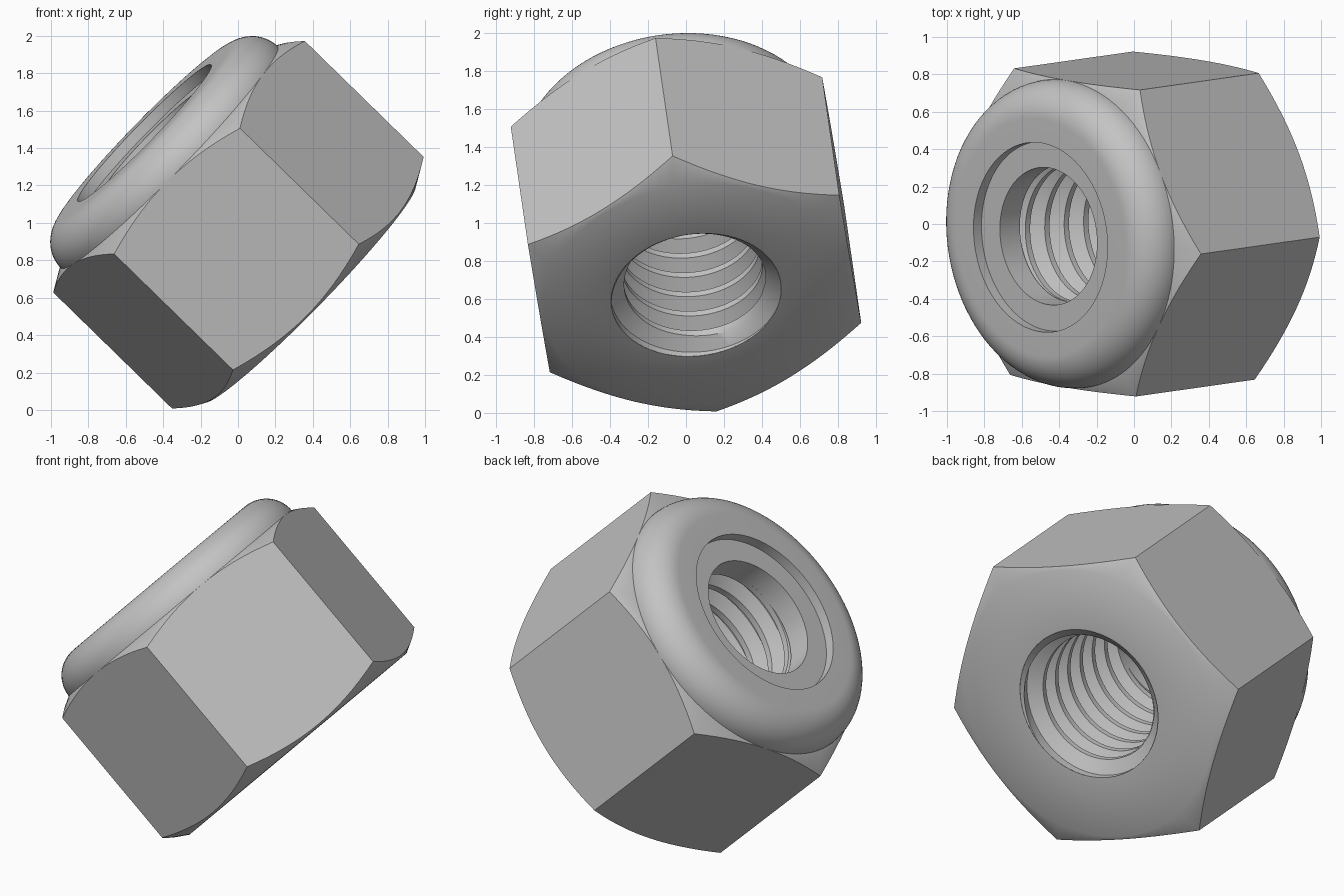
import bpy, bmesh, math
from mathutils import Matrix, Vector

if "Cube" in bpy.data.objects:
    bpy.data.objects.remove(bpy.data.objects["Cube"])

# nut axis and placement: local z runs along the bore, z = 0 at the upper hex corners
axis = Vector((-0.635, -0.09, 0.62)).normalized()
corner_dir = Vector((0.675, -0.115, 0.67))
u = (corner_dir - axis * corner_dir.dot(axis)).normalized()
v = axis.cross(u)
place = Matrix((u, v, axis)).transposed().to_4x4()
place.translation = Vector((-0.315, -0.045, 1.30))

steel = bpy.data.materials.new("plain grey")
steel.diffuse_color = (0.55, 0.55, 0.55, 1)
steel.use_nodes = True
steel.node_tree.nodes["Principled BSDF"].inputs["Base Color"].default_value = steel.diffuse_color

N = 96                       # segments round the axis
R = 0.958                    # hex corner radius
APO = R * math.cos(math.pi / 6)
H = 0.892                    # corner edge length
SLOPE = math.tan(math.pi / 6)


def finish(name, bm):
    mesh = bpy.data.meshes.new(name)
    bm.to_mesh(mesh)
    bm.free()
    mesh.materials.append(steel)
    ob = bpy.data.objects.new(name, mesh)
    bpy.context.collection.objects.link(ob)
    ob.matrix_world = place
    bpy.ops.object.select_all(action='DESELECT')
    ob.select_set(True)
    bpy.context.view_layer.objects.active = ob
    bpy.ops.object.shade_smooth_by_angle(angle=math.radians(35))
    return ob


def revolve(name, profile):
    """Closed ring; profile(angle) returns the (radius, height) loop."""
    bm = bmesh.new()
    cols = []
    for i in range(N):
        a = 2 * math.pi * i / N
        cols.append([bm.verts.new((r * math.cos(a), r * math.sin(a), z))
                     for r, z in profile(a)])
    n = len(cols[0])
    for i in range(N):
        c, d = cols[i], cols[(i + 1) % N]
        for j in range(n):
            k = (j + 1) % n
            bm.faces.new((c[j], d[j], d[k], c[k]))
    bmesh.ops.recalc_face_normals(bm, faces=bm.faces)
    return finish(name, bm)


# hexagonal body with conical chamfers at both ends
FLAT = 0.81
RISE = (R - FLAT) * SLOPE
BOTTOM = -H - RISE


def hex_profile(a):
    t = (a + math.pi / 6) % (math.pi / 3) - math.pi / 6
    r = APO / math.cos(math.pi / 6 - abs(t))
    dz = (R - r) * SLOPE
    return [(0.45, BOTTOM), (FLAT, BOTTOM), (r, -H - dz), (r, dz),
            (FLAT, RISE), (0.47, RISE), (0.47, BOTTOM + 0.015)]


revolve("hex_body", hex_profile)

# rounded locking collar with recessed insert ring
ROUND, TOP = 0.19, 0.26
collar = [(0.83, 0.05)]
for k in range(15):
    a = math.pi / 2 * k / 14
    collar.append((0.83 - ROUND + ROUND * math.cos(a),
                   TOP - ROUND + ROUND * math.sin(a)))
collar += [(0.51, TOP), (0.51, 0.20), (0.37, 0.20), (0.37, 0.05)]
revolve("lock_collar", lambda a: collar)

# internal helical thread, with a countersink at the lower mouth
PITCH, MINOR, MAJOR, END = 0.146, 0.37, 0.45, 0.06
SEG = 64
tooth = [(0, MINOR), (0.25, MINOR), (0.5625, MAJOR), (0.6875, MAJOR), (1, MINOR)]
bm = bmesh.new()
rows = []
for i in range(-SEG, int(8.5 * SEG)):
    a = 2 * math.pi * i / SEG
    row = []
    for off, r in tooth:
        z = BOTTOM + PITCH * (i / SEG + off)
        z = min(max(z, BOTTOM), END)
        r = max(r, MAJOR - (z - BOTTOM))
        row.append(bm.verts.new((r * math.cos(a), r * math.sin(a), z)))
    rows.append(row)
for c, d in zip(rows, rows[1:]):
    for j in range(4):
        quad = (c[j], c[j + 1], d[j + 1], d[j])
        zs = [p.co.z for p in quad]
        if max(zs) - min(zs) > 1e-5:
            bm.faces.new(quad)
bmesh.ops.delete(bm, geom=[p for p in bm.verts if not p.link_faces], context='VERTS')
bmesh.ops.remove_doubles(bm, verts=bm.verts, dist=1e-5)
finish("inner_thread", bm)
